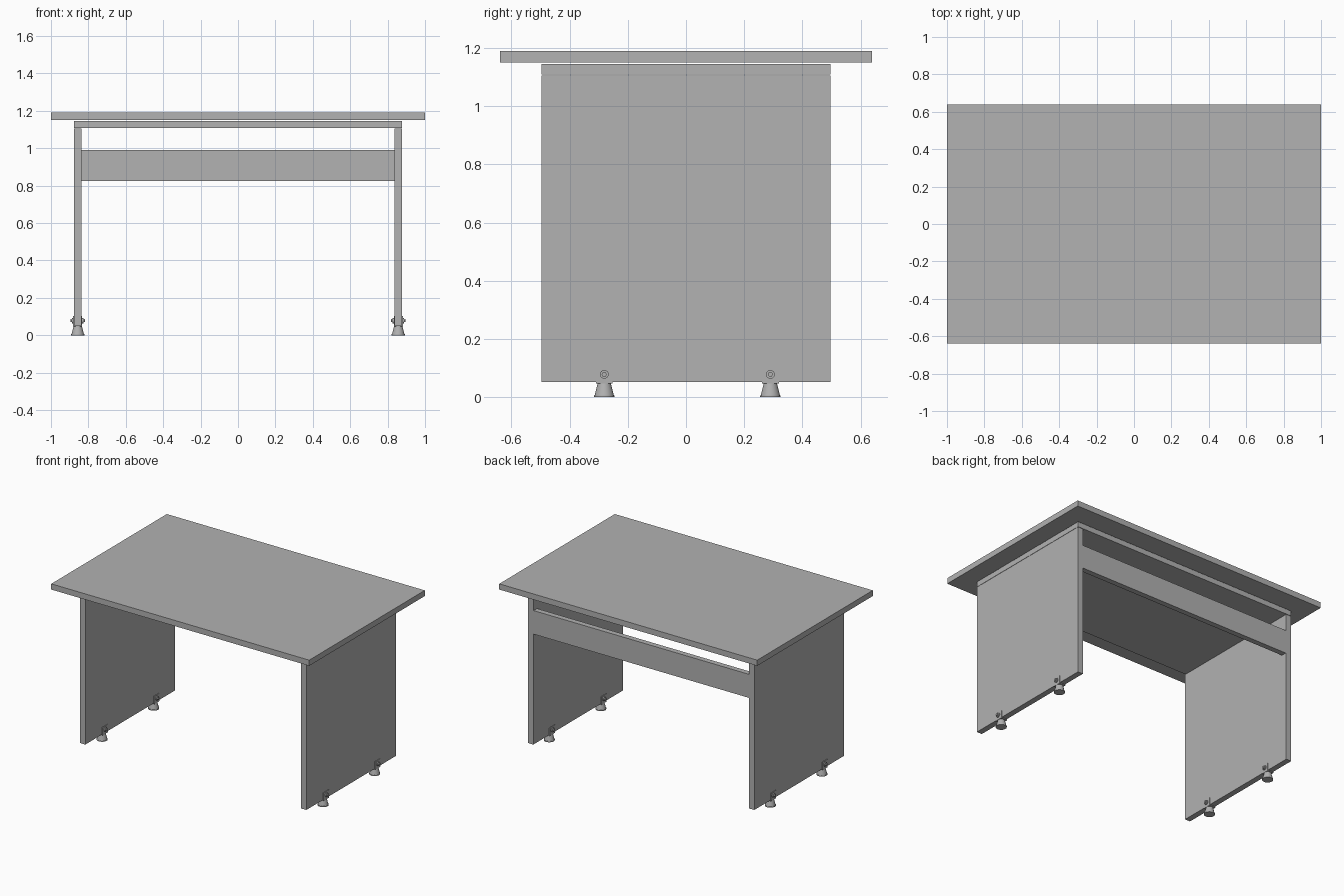
import bpy
from math import radians

cube = bpy.data.objects.get("Cube")
if cube:
    bpy.data.objects.remove(cube, do_unlink=True)

GREY = (0.445, 0.445, 0.445, 1)
grey = bpy.data.materials.new("plain grey")
grey.use_nodes = True
grey.diffuse_color = GREY
grey.node_tree.nodes["Principled BSDF"].inputs["Base Color"].default_value = GREY


def finish(name):
    ob = bpy.context.object
    ob.name = name
    ob.data.materials.append(grey)
    return ob


def box(name, x, y, z):
    """Board given by its (low, high) range on each axis."""
    ranges = (x, y, z)
    bpy.ops.mesh.primitive_cube_add(size=1, location=[sum(r) / 2 for r in ranges])
    ob = finish(name)
    ob.scale = [r[1] - r[0] for r in ranges]
    bpy.ops.object.transform_apply(location=False, rotation=False)
    return ob


def cone(name, r1, r2, z, x, y, sides=24):
    """Upright round part between two heights."""
    bpy.ops.mesh.primitive_cone_add(vertices=sides, radius1=r1, radius2=r2,
                                    depth=z[1] - z[0], location=(x, y, sum(z) / 2))
    ob = finish(name)
    bpy.ops.object.shade_smooth_by_angle(angle=radians(30))
    return ob


def bolt_part(name, radius, x, y, z, sides):
    """Round part lying along x."""
    bpy.ops.mesh.primitive_cylinder_add(vertices=sides, radius=radius, depth=x[1] - x[0],
                                        location=(sum(x) / 2, y, z),
                                        rotation=(0, radians(90), 0))
    ob = finish(name)
    bpy.ops.object.shade_smooth_by_angle(angle=radians(30))
    return ob


# Table top and the slab under it
box("table_top", (-1, 1), (-0.64, 0.64), (1.15, 1.19))
box("support_slab", (-0.876, 0.876), (-0.496, 0.496), (1.109, 1.145))

# Modesty panel at the back
box("modesty_panel", (-0.836, 0.836), (0.455, 0.493), (0.825, 0.99))

for side, label in ((1, "left"), (-1, "right")):
    # Side panel
    cx = side * 0.857
    box(label + "_side_panel", (cx - 0.02, cx + 0.02), (-0.496, 0.496), (0.052, 1.106))

    for y, end in ((-0.281, "front"), (0.29, "back")):
        tag = f"{label}_{end}_"
        # Flared levelling foot with a flat pad
        cone(tag + "foot_pad", 0.035, 0.035, (0, 0.006), cx, y)
        cone(tag + "foot", 0.033, 0.023, (0.006, 0.046), cx, y)
        # Bracket wrapped around the panel bottom
        box(tag + "bracket_base", (cx - 0.024, cx + 0.024), (y - 0.029, y + 0.029), (0.046, 0.052))
        for face in (1, -1):
            inner, outer = cx + face * 0.02, cx + face * 0.024
            box(tag + "bracket_plate", sorted((inner, outer)), (y - 0.029, y + 0.029), (0.046, 0.102))
            # Washer and hexagonal bolt head
            bolt_part(tag + "washer", 0.015, sorted((outer, cx + face * 0.031)), y, 0.078, 24)
            bolt_part(tag + "bolt_head", 0.009, sorted((outer, cx + face * 0.039)), y, 0.078, 6)
